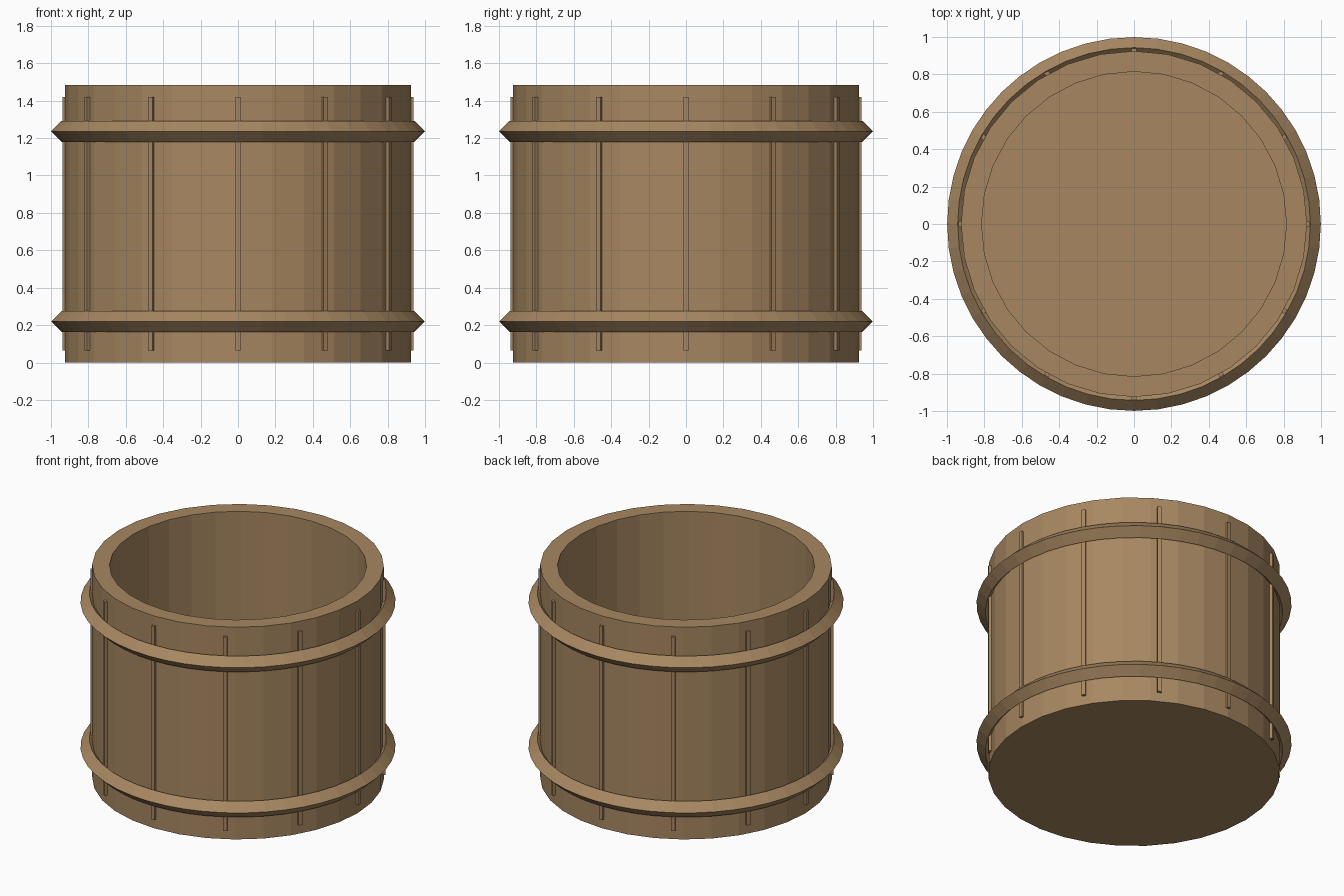
import bpy
import math

if "Cube" in bpy.data.objects:
    bpy.data.objects.remove(bpy.data.objects["Cube"], do_unlink=True)

# Single wood colour
wood = bpy.data.materials.new("brown wood")
wood.use_nodes = True
colour = (0.39, 0.245, 0.12, 1.0)
wood.diffuse_color = colour
wood.node_tree.nodes["Principled BSDF"].inputs["Base Color"].default_value = colour


def lathe(name, profile, segments, closed=False):
    """Revolve (radius, height) points; an open profile is capped at both ends."""
    verts, faces = [], []
    count = len(profile)
    for i in range(segments):
        a = 2 * math.pi * i / segments
        verts += [(r * math.cos(a), r * math.sin(a), z) for r, z in profile]
    for i in range(segments):
        j = (i + 1) % segments
        for k in range(count if closed else count - 1):
            m = (k + 1) % count
            faces.append((i * count + k, j * count + k, j * count + m, i * count + m))
    if not closed:
        faces.append([i * count for i in reversed(range(segments))])
        faces.append([i * count + count - 1 for i in range(segments)])
    mesh = bpy.data.meshes.new(name)
    mesh.from_pydata(verts, [], faces)
    mesh.materials.append(wood)
    obj = bpy.data.objects.new(name, mesh)
    bpy.context.collection.objects.link(obj)
    return obj


# Open tub: outer wall, rim, inner wall and floor
outer, inner, height, floor = 0.925, 0.815, 1.485, 0.11
lathe("tub", [(outer, 0), (outer, height), (inner, height), (inner, floor)], 32)

# Diamond-section hoops
radius, half = 0.943, 0.056
for name, z in (("lower_hoop", 0.22), ("upper_hoop", 1.236)):
    section = [(radius + half, z), (radius, z + half),
               (radius - half, z), (radius, z - half)]
    lathe(name, section, 48, closed=True)

# Thin upright battens between the staves
for i in range(12):
    a = math.radians(30 * i)
    bpy.ops.mesh.primitive_cube_add(
        size=1, location=(0.926 * math.cos(a), 0.926 * math.sin(a), 0.743),
        rotation=(0, 0, a))
    batten = bpy.context.object
    batten.name = f"batten_{i + 1}"
    batten.scale = (0.026, 0.026, 1.355)
    batten.data.materials.append(wood)
